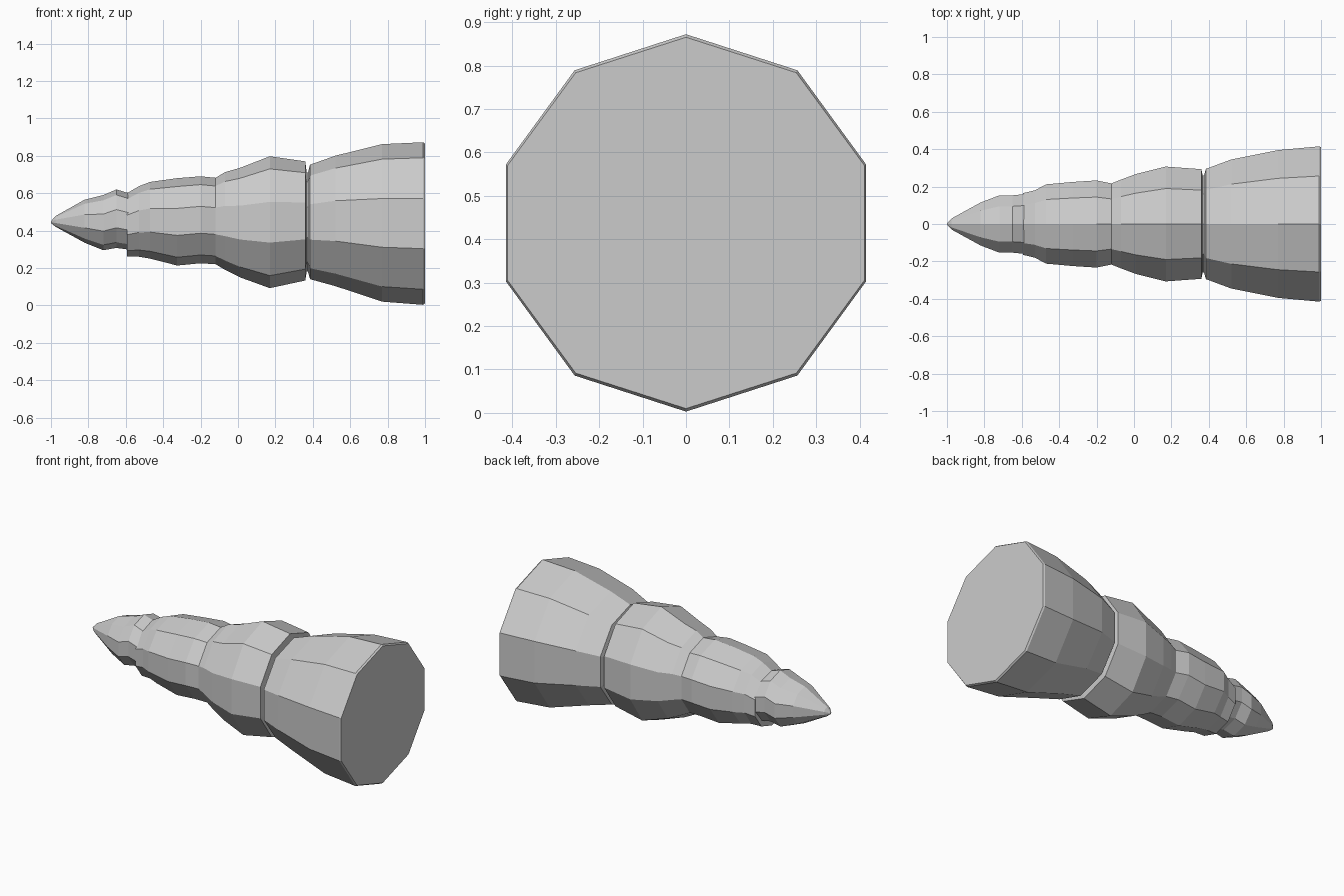
import bpy
import bmesh
from math import sin, cos, pi

cube = bpy.data.objects.get("Cube")
if cube:
    bpy.data.objects.remove(cube, do_unlink=True)

SIDES = 10

grey = bpy.data.materials.new("plain grey")
grey.use_nodes = True
colour = (0.6, 0.6, 0.6, 1)
grey.diffuse_color = colour
grey.node_tree.nodes["Principled BSDF"].inputs["Base Color"].default_value = colour


def loft(name, stations):
    """Closed ten-sided loft along x; each station is x, top, bottom, side half-width."""
    bm = bmesh.new()
    rings = []
    for x, top, bottom, side in stations:
        mid, high = (top + bottom) / 2, (top - bottom) / 2
        wide = side / cos(pi / SIDES)
        angles = [2 * pi * i / SIDES for i in range(SIDES)]
        rings.append([bm.verts.new((x, wide * sin(a), mid + high * cos(a))) for a in angles])
    for a, b in zip(rings, rings[1:]):
        for i in range(SIDES):
            j = (i + 1) % SIDES
            bm.faces.new((a[i], a[j], b[j], b[i]))
    bm.faces.new(rings[0])
    bm.faces.new(rings[-1])
    bmesh.ops.recalc_face_normals(bm, faces=bm.faces)
    mesh = bpy.data.meshes.new(name)
    bm.to_mesh(mesh)
    bm.free()
    mesh.materials.append(grey)
    obj = bpy.data.objects.new(name, mesh)
    bpy.context.collection.objects.link(obj)
    return obj


# Pointed end with its small collar bump
loft("tip", [
    (-1.0, .45, .44, .005),
    (-.975, .478, .42, .03),
    (-.82, .565, .335, .115),
    (-.72, .59, .295, .153),
    (-.65, .62, .307, .153),
    (-.585, .60, .298, .16),
])

# Stepped, swelling middle
loft("shaft", [
    (-.593, .60, .26, .165),
    (-.53, .637, .26, .18),
    (-.47, .66, .25, .212),
    (-.325, .68, .213, .225),
    (-.2, .69, .225, .233),
    (-.12, .682, .22, .217),
    (-.07, .712, .19, .237),
    (.01, .735, .15, .267),
    (.17, .797, .092, .307),
    (.36, .77, .133, .293),
    (.367, .71, .18, .26),
])

# Narrow recess between the two large parts
loft("groove", [
    (.36, .71, .18, .26),
    (.385, .71, .18, .26),
])

# Flared base
loft("base", [
    (.374, .71, .18, .26),
    (.385, .752, .14, .295),
    (.52, .80, .103, .345),
    (.77, .862, .02, .395),
    (.99, .872, .003, .415),
    (1.0, .865, .01, .411),
])
